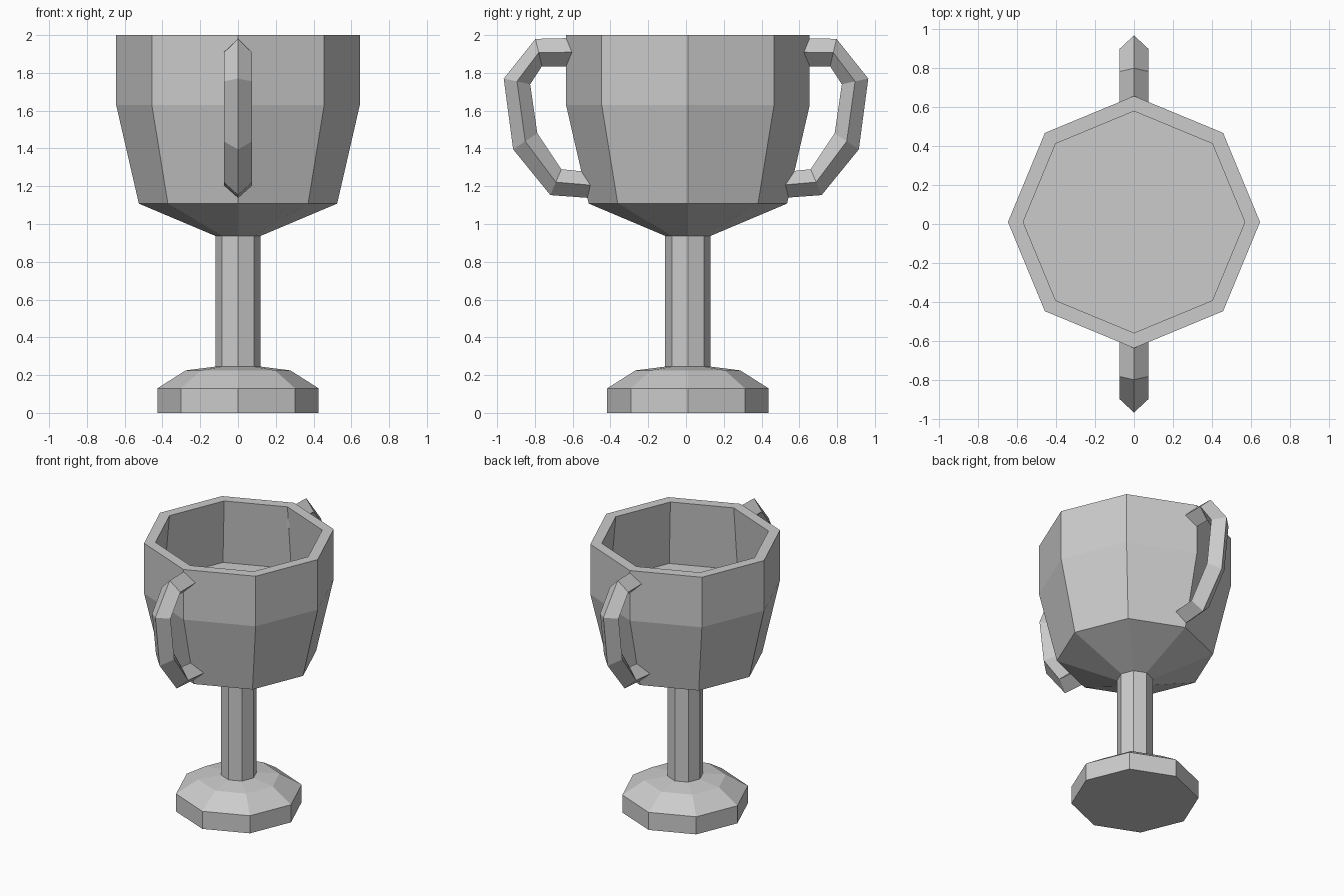
import bpy, math

if "Cube" in bpy.data.objects:
    bpy.data.objects.remove(bpy.data.objects["Cube"])

def make(name, verts, faces):
    mesh = bpy.data.meshes.new(name)
    mesh.from_pydata(verts, [], faces)
    mesh.update()
    ob = bpy.data.objects.new(name, mesh)
    bpy.context.collection.objects.link(ob)
    return ob

def skin(name, rings):
    """Join equally sized rings of points into a capped tube."""
    n = len(rings[0])
    verts = [p for r in rings for p in r]
    faces = [(a * n + i, a * n + (i + 1) % n, (a + 1) * n + (i + 1) % n, (a + 1) * n + i)
             for a in range(len(rings) - 1) for i in range(n)]
    faces.append(tuple(reversed(range(n))))
    faces.append(tuple(range(len(verts) - n, len(verts))))
    return make(name, verts, faces)

def lathe(name, profile, sides=8, cy=0.01):
    rings = [[(r * math.cos(math.tau * i / sides), cy + r * math.sin(math.tau * i / sides), z)
              for i in range(sides)] for r, z in profile]
    return skin(name, rings)

# Goblet: foot, stem, bowl, rim and inner floor in one octagonal profile
lathe("goblet", [(0.427, 0), (0.427, 0.13), (0.277, 0.225), (0.12, 0.245),
                 (0.12, 0.937), (0.525, 1.108), (0.645, 1.63), (0.645, 2.0),
                 (0.567, 2.0), (0.612, 1.525)])

# Handles: diamond section swept along (outer y, z, inner y, z) stations
stations = [(0.585, 1.985, 0.585, 1.835), (0.797, 1.98, 0.763, 1.835),
            (0.965, 1.77, 0.825, 1.74), (0.915, 1.395, 0.787, 1.48),
            (0.718, 1.153, 0.66, 1.29), (0.50, 1.137, 0.515, 1.275)]
HALF = 0.075
for name, s in (("front_handle", -1), ("back_handle", 1)):
    rings = []
    for yo, zo, yi, zi in stations:
        ym, zm = (yo + yi) / 2, (zo + zi) / 2
        # mirrored in y, with x flipped as well so the winding stays outward
        rings.append([(0, s * yo, zo), (s * HALF, s * ym, zm),
                      (0, s * yi, zi), (-s * HALF, s * ym, zm)])
    ob = skin(name, rings)
    # Outward normals
    import bmesh
    bm = bmesh.new()
    bm.from_mesh(ob.data)
    bmesh.ops.recalc_face_normals(bm, faces=bm.faces)
    bm.to_mesh(ob.data)
    bm.free()
